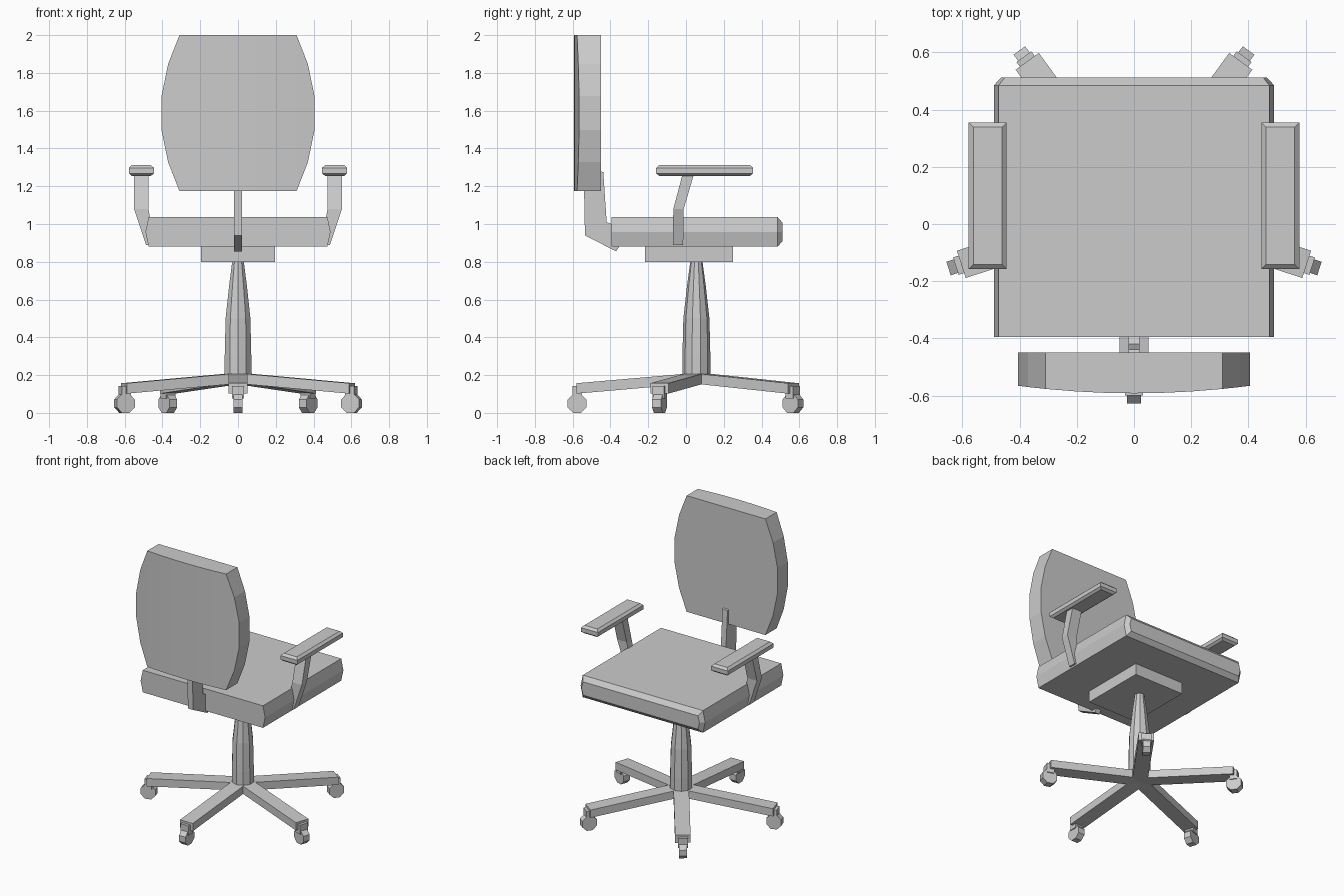
import bpy, bmesh, math
from mathutils import Matrix, Vector

cube = bpy.data.objects.get("Cube")
if cube:
    bpy.data.objects.remove(cube, do_unlink=True)

grey = bpy.data.materials.new("plain grey")
grey.use_nodes = True
COLOUR = (0.6, 0.6, 0.6, 1)
grey.diffuse_color = COLOUR
grey.node_tree.nodes["Principled BSDF"].inputs["Base Color"].default_value = COLOUR


def loft(name, loops, place=Matrix()):
    """Skin a row of matching closed loops and cap both ends."""
    bm = bmesh.new()
    rows = [[bm.verts.new(place @ Vector(p)) for p in loop] for loop in loops]
    n = len(rows[0])
    for a, b in zip(rows, rows[1:]):
        for i in range(n):
            j = (i + 1) % n
            bm.faces.new((a[i], a[j], b[j], b[i]))
    bm.faces.new(rows[0])
    bm.faces.new(rows[-1])
    bmesh.ops.recalc_face_normals(bm, faces=bm.faces)
    mesh = bpy.data.meshes.new(name)
    bm.to_mesh(mesh)
    bm.free()
    mesh.materials.append(grey)
    obj = bpy.data.objects.new(name, mesh)
    bpy.context.collection.objects.link(obj)
    return obj


def rect(x0, x1, y0, y1, z):
    return [(x0, y0, z), (x1, y0, z), (x1, y1, z), (x0, y1, z)]


def box(name, x0, x1, y0, y1, z0, z1, place=Matrix()):
    return loft(name, [rect(x0, x1, y0, y1, z0), rect(x0, x1, y0, y1, z1)], place)


def ring(r, z, sides):
    turns = [math.tau * (i + 0.5) / sides for i in range(sides)]
    return [(r * math.cos(t), r * math.sin(t), z) for t in turns]


# Seat cushion: ridged sides, chamfered leading edge, flat rear
def seat_loop(y, top_x, mid_x, z0, z1):
    mid = (z0 + z1) / 2
    return [(-top_x, y, z0), (top_x, y, z0), (mid_x, y, mid),
            (top_x, y, z1), (-top_x, y, z1), (-mid_x, y, mid)]


loft("seat", [seat_loop(-0.395, 0.473, 0.49, 0.88, 1.037),
              seat_loop(0.485, 0.473, 0.49, 0.88, 1.037),
              seat_loop(0.512, 0.452, 0.465, 0.91, 1.005)])
box("seat_plate", -0.195, 0.195, -0.218, 0.25, 0.80, 0.88)

# Backrest: barrel outline with a gently bowed rear face
half = [(0.405, 0.09), (0.37, 0.26), (0.31, 0.413), (0.2, 0.413), (0.1, 0.413)]
columns = [(-x, h) for x, h in half] + [(0, 0.413)] + [(x, h) for x, h in half[::-1]]
mid_z = 1.587
loops = []
for x, h in columns:
    rear = -0.592 + 0.16 * x * x
    loops.append([(x, -0.45, mid_z - h), (x, -0.45, mid_z + h),
                  (x, rear, mid_z + h), (x, rear, mid_z - h)])
loft("backrest", loops)

# Bent bracket joining seat and backrest
bracket = [(-0.54, 1.2), (-0.535, 0.94), (-0.37, 0.855), (-0.35, 0.885),
           (-0.395, 1.0), (-0.42, 1.01), (-0.438, 1.275), (-0.455, 1.28), (-0.48, 1.2)]
loft("back_bracket", [[(x, y, z) for y, z in bracket] for x in (-0.02, 0.02)])

# Armrests: chamfered pad on a bent post, mirrored
for side, s in (("left", 1), ("right", -1)):
    flip = Matrix.Diagonal((s, 1, 1, 1))
    c = 0.016
    pad = [(c, 1.255), (0, 1.268), (0, 1.297), (c, 1.312)]
    loft(side + "_arm_pad",
         [rect(0.445 + d, 0.578 - d, -0.158 + d, 0.355 - d, z) for d, z in pad], flip)
    loft(side + "_arm_post", [rect(0.435, 0.487, -0.07, -0.015, 0.89),
                              rect(0.475, 0.55, -0.067, -0.012, 1.08),
                              rect(0.475, 0.55, -0.02, 0.04, 1.257)], flip)

# Tapered column
hub = Matrix.Translation((0, 0.055, 0))
loft("column", [ring(r, z, 10) for r, z in
                [(0.074, 0.2), (0.074, 0.3), (0.069, 0.5), (0.05, 0.67), (0.031, 0.81)]], hub)
loft("hub", [ring(0.06, 0.157, 10), ring(0.06, 0.212, 10)], hub)

# Five sloping legs, each with a fork and an eight-sided wheel
for i in range(5):
    place = hub @ Matrix.Rotation(math.radians(72 * i - 90), 4, "Z")
    loft(f"leg_{i + 1}", [[(r, -0.05, z), (r, 0.05, z), (r, 0.05, z + 0.055),
                           (r, -0.05, z + 0.055)] for r, z in ((0, 0.157), (0.635, 0.102))], place)
    box(f"fork_{i + 1}", 0.605, 0.655, -0.032, 0.032, 0.075, 0.142, place)
    axle = place @ Matrix.Translation((0.632, 0, 0.05)) @ Matrix.Rotation(math.pi / 2, 4, "X")
    loft(f"wheel_{i + 1}", [ring(0.054, -0.025, 8), ring(0.054, 0.025, 8)], axle)
